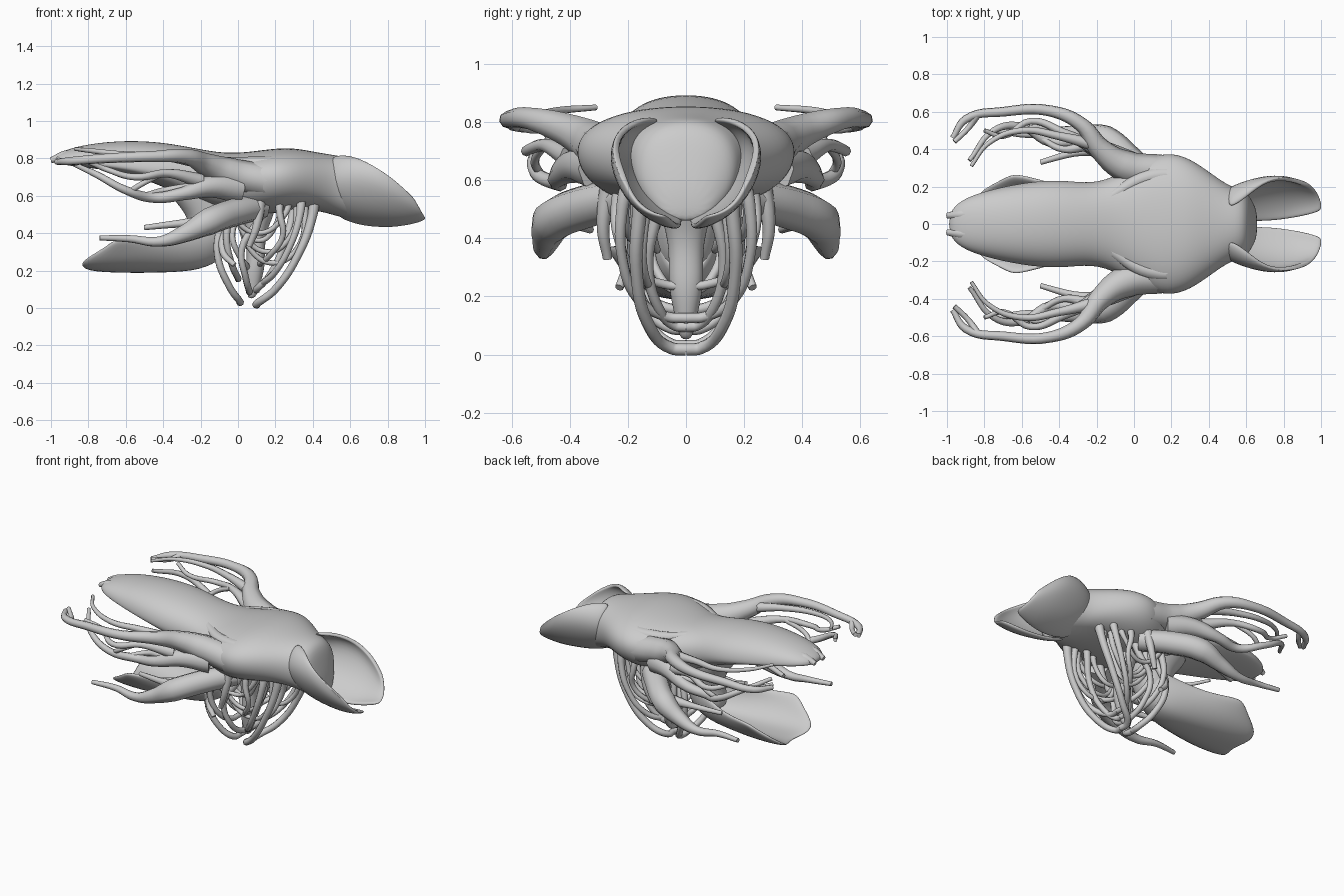
import bpy, bmesh, math


def finish(ob, sub=0):
    bpy.context.collection.objects.link(ob)
    m = ob.modifiers.new("smooth", 'SUBSURF')
    m.levels = m.render_levels = sub
    for p in ob.data.polygons:
        p.use_smooth = True


def to_object(name, bm):
    bmesh.ops.recalc_face_normals(bm, faces=bm.faces)
    me = bpy.data.meshes.new(name)
    bm.to_mesh(me)
    bm.free()
    return bpy.data.objects.new(name, me)


def loft(name, sections, n=16, axis='x', power=0.9):
    """Skin of egg-shaped rings: along x (x,w,top,mid,bottom), along z (z,x,y,rx,ry)."""
    bm = bmesh.new()
    rings = []
    for s in sections:
        ring = []
        for k in range(n):
            a = 2 * math.pi * k / n
            c, d = math.cos(a), math.sin(a)
            c = math.copysign(abs(c) ** power, c)
            d = math.copysign(abs(d) ** power, d)
            if axis == 'x':
                x, w, zt, zm, zb = s
                h = (zt - zm) if d > 0 else (zm - zb)
                ring.append(bm.verts.new((x, w * c, zm + h * d)))
            else:
                z, x, y, rx, ry = s
                ring.append(bm.verts.new((x + rx * c, y + ry * d, z)))
        rings.append(ring)
    for a, b in zip(rings, rings[1:]):
        for k in range(n):
            j = (k + 1) % n
            bm.faces.new((a[k], a[j], b[j], b[k]))
    bm.faces.new(rings[0][::-1])
    bm.faces.new(rings[-1])
    finish(to_object(name, bm), 2)


def sheet(name, rows, thick, merge):
    """Curved half sheet, mirrored across y, thickened and smoothed."""
    bm = bmesh.new()
    grid = [[bm.verts.new(p) for p in r] for r in rows]
    for a, b in zip(grid, grid[1:]):
        for k in range(len(a) - 1):
            bm.faces.new((a[k], a[k + 1], b[k + 1], b[k]))
    ob = to_object(name, bm)
    m = ob.modifiers.new("mirror", 'MIRROR')
    m.use_axis = (False, True, False)
    m.use_mirror_merge = merge
    s = ob.modifiers.new("thick", 'SOLIDIFY')
    s.thickness, s.offset = thick, 0
    finish(ob, 2)


def tubes(name, paths):
    """Mirrored pairs of tapered tubes; each point is x, y, z, radius."""
    cu = bpy.data.curves.new(name, 'CURVE')
    cu.dimensions = '3D'
    cu.bevel_depth = 1.0
    cu.bevel_resolution = 2
    cu.resolution_u = 6
    cu.use_fill_caps = True
    for path in paths:
        for side in (1, -1):
            sp = cu.splines.new('BEZIER')
            sp.bezier_points.add(len(path) - 1)
            for bp, (x, y, z, r) in zip(sp.bezier_points, path):
                bp.co = (x, y * side, z)
                bp.radius = r
                bp.handle_left_type = bp.handle_right_type = 'AUTO'
    bpy.context.collection.objects.link(bpy.data.objects.new(name, cu))


# Main upper hull with long flattened tail and sloping front face
loft("upper_hull", [
    (-.99, .06, .81, .79, .775), (-.93, .13, .845, .79, .765),
    (-.8, .18, .88, .775, .75), (-.6, .225, .9, .75, .72),
    (-.4, .245, .89, .73, .65), (-.22, .215, .855, .71, .56),
    (-.08, .27, .83, .68, .51), (.05, .35, .835, .69, .49),
    (.18, .395, .855, .70, .50), (.3, .36, .86, .70, .52),
    (.42, .27, .835, .69, .52), (.52, .2, .82, .67, .49),
    (.6, .18, .805, .64, .47), (.63, .13, .70, .57, .46), (.66, .07, .56, .50, .455)])

# Two-lobed tail tip
tubes("tail_lobes", [[(-.85, .06, .82, .03), (-.93, .05, .81, .03), (-1.0, .045, .79, .015)]])

# Lower tail: upturned trough with ragged end
sheet("lower_tail", [
    [(-.80, 0, .21), (-.84, .10, .215), (-.85, .17, .25), (-.72, .23, .32), (-.65, .27, .375)],
    [(-.62, 0, .20), (-.62, .10, .205), (-.62, .18, .25), (-.59, .22, .31), (-.56, .25, .375)],
    [(-.4, 0, .20), (-.4, .09, .21), (-.4, .15, .26), (-.4, .19, .32), (-.4, .2, .37)],
    [(-.2, 0, .21), (-.2, .07, .22), (-.2, .12, .28), (-.2, .14, .35), (-.2, .13, .43)],
    [(-.08, 0, .28), (-.08, .04, .29), (-.08, .07, .34), (-.08, .09, .40), (-.08, .08, .48)]],
    .03, True)

# Neck joining the hull to the lower tail
loft("neck", [
    (.74, -.2, 0, .2, .15), (.62, -.19, 0, .2, .15), (.5, -.13, 0, .14, .13),
    (.4, -.14, 0, .12, .12), (.26, -.2, 0, .12, .09)], axis='z')

# Hanging core inside the cage
loft("hanging_core", [
    (.56, .1, 0, .13, .12), (.45, .1, 0, .07, .08), (.36, .09, 0, .055, .06),
    (.25, .1, 0, .05, .065), (.17, .08, 0, .055, .05), (.09, .08, 0, .03, .03),
    (.05, .07, 0, .02, .02)], n=10, axis='z')

# Forked front flaps: broad concave scoops
sheet("front_flaps", [
    [(.50, .07, .81), (.5, .15, .785), (.5, .2, .69), (.52, .15, .57), (.54, .05, .50), (.54, 0.01, .49)],
    [(.60, .14, .815), (.61, .20, .80), (.63, .255, .71), (.64, .18, .54), (.64, .06, .465), (.63, .015, .455)],
    [(.71, .235, .765), (.73, .25, .745), (.77, .265, .65), (.77, .18, .51), (.74, .06, .45), (.72, .015, .44)],
    [(.83, .245, .69), (.85, .24, .665), (.89, .23, .58), (.89, .16, .49), (.87, .08, .445), (.85, .03, .44)],
    [(.93, .215, .60), (.95, .2, .575), (.98, .17, .52), (1.0, .13, .49), (1.01, .09, .48), (1.0, .065, .475)]],
    .025, False)

# Raised ridges on the back
tubes("back_ridges", [
    [(-.25, .05, .82, .02), (-.1, .16, .78, .03), (.08, .25, .765, .045),
     (.25, .25, .775, .04), (.42, .13, .785, .025), (.54, .12, .765, .012)]])

# Upper arms with their long swept-back fingers
tubes("upper_arms", [
    [(.15, .28, .68, .09), (-.05, .31, .72, .085), (-.18, .40, .77, .06),
     (-.28, .53, .81, .04), (-.45, .605, .81, .03), (-.7, .6, .80, .026),
     (-.9, .56, .785, .022), (-.97, .46, .78, .015)],
    [(-.84, .58, .79, .02), (-.88, .52, .775, .015), (-.96, .44, .79, .014)],
    [(-.2, .42, .78, .035), (-.4, .47, .81, .022), (-.6, .5, .82, .017),
     (-.78, .43, .84, .013), (-.87, .31, .85, .01)]])

# Middle arms and branching fingers
tubes("middle_arms", [
    [(0, .3, .64, .08), (-.15, .38, .65, .06), (-.3, .44, .61, .035),
     (-.45, .44, .59, .028), (-.6, .52, .63, .022), (-.75, .5, .71, .018),
     (-.88, .34, .77, .012)],
    [(-.2, .4, .68, .04), (-.38, .49, .72, .022), (-.55, .55, .7, .018),
     (-.7, .47, .74, .015), (-.8, .5, .78, .012)],
    [(-.25, .42, .64, .03), (-.38, .4, .63, .018), (-.5, .46, .60, .016)],
    [(-.4, .49, .72, .015), (-.52, .52, .66, .015), (-.58, .5, .62, .015)]])

# Lower arms
tubes("lower_arms", [
    [(.12, .2, .54, .07), (-.02, .34, .51, .075), (-.16, .455, .46, .075),
     (-.28, .48, .4, .05), (-.42, .49, .355, .028), (-.58, .48, .37, .02),
     (-.74, .5, .375, .014)],
    [(-.18, .4, .46, .035), (-.32, .38, .45, .02), (-.5, .33, .43, .014)]])

# Cage bars: x top, y top, bulge x, bulge y, bottom x, bottom z, radius
bars = [(-.08, .15, -.11, .17, .01, .035, .020), (-.05, .20, -.06, .21, .0, .16, .018),
        (.41, .16, .32, .17, .10, .022, .021), (.34, .22, .28, .22, .13, .13, .018),
        (.30, .10, .24, .13, .10, .10, .018), (.22, .24, .24, .23, .12, .24, .016),
        (.14, .17, .02, .18, .06, .09, .018), (.0, .08, -.03, .12, .05, .22, .016)]
paths = []
for xt, yt, xb, yb, x0, z0, r in bars:
    h = .54 - z0
    paths.append([(xt, yt * .9, .60, r * 1.6), (xt * .85 + xb * .15, yt, z0 + h * .9, r * 1.2),
                  (xb, yb, z0 + h * .5, r), (x0 + (xb - x0) * .45, yb * .75, z0 + h * .15, r),
                  (x0, yb * .3, z0, r), (x0, 0, z0 - .005, r)])
# Sagging loops slung between front and back of the cage
for y, x0, x1, z in [(.10, -.02, .24, .36), (.15, 0, .32, .30), (.19, -.06, .28, .40), (.13, .02, .36, .24)]:
    xm = (x0 + x1) / 2
    paths.append([(x0, y, .58, .024), (x0 + .03, y + .02, z + .1, .015), (xm, y, z, .014),
                  (x1 - .03, y + .02, z + .1, .015), (x1, y, .6, .024)])
# Loose side strands
paths.append([(.12, .26, .60, .035), (.1, .285, .44, .022), (.06, .27, .33, .016)])
paths.append([(-.04, .14, .50, .025), (-.08, .2, .3, .02), (-.02, .23, .23, .015)])
tubes("cage_bars", paths)
